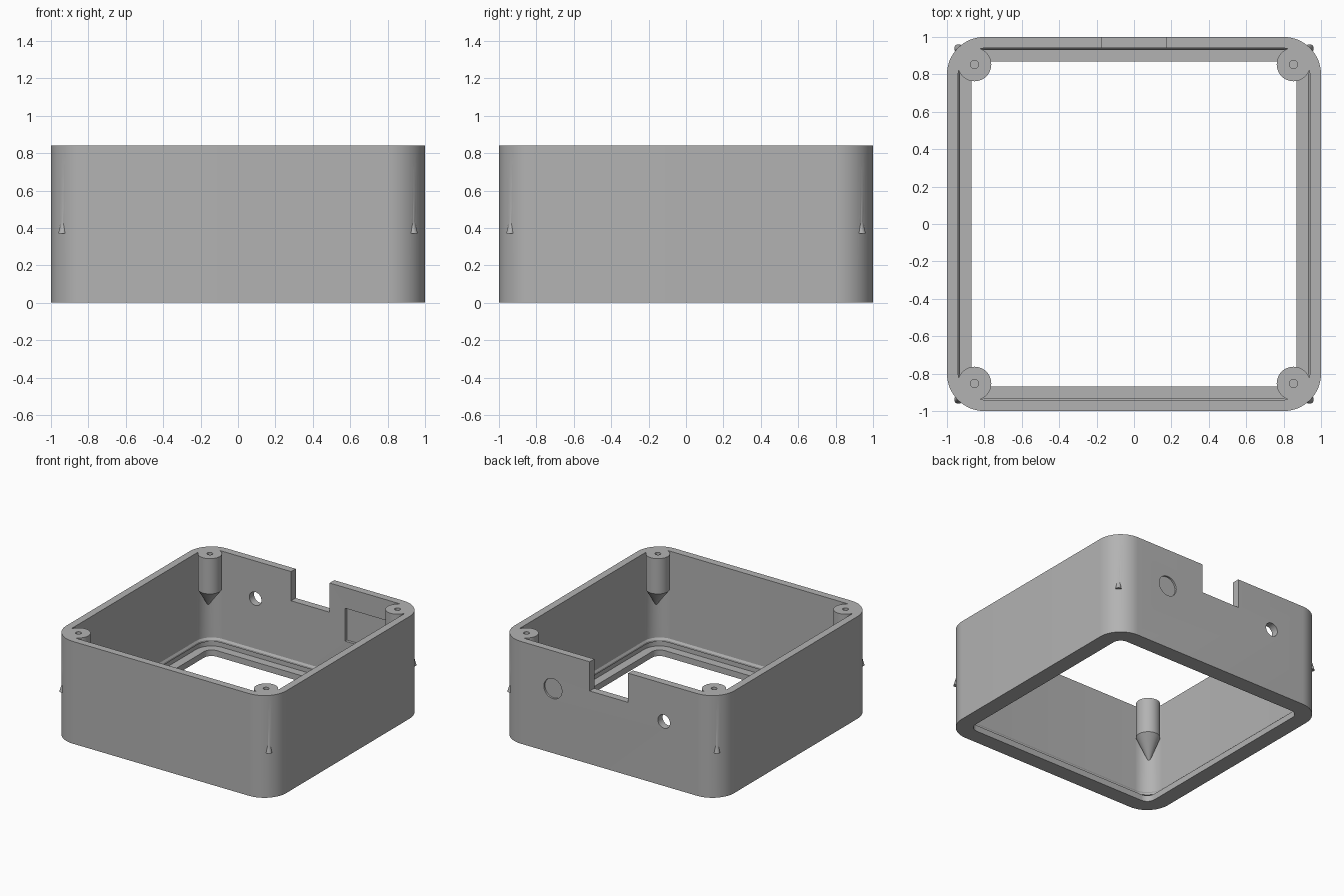
import bpy, bmesh, math
from mathutils import Matrix, Vector

if "Cube" in bpy.data.objects:
    bpy.data.objects.remove(bpy.data.objects["Cube"], do_unlink=True)

HEIGHT = 0.84
RADIUS = 0.2
POST = 0.853
SEGMENTS = 48

grey = bpy.data.materials.new("plain grey")
grey.use_nodes = True
grey.diffuse_color = (0.45, 0.45, 0.45, 1)
grey.node_tree.nodes["Principled BSDF"].inputs["Base Color"].default_value = (0.45, 0.45, 0.45, 1)


def make_object(name, bm):
    bmesh.ops.recalc_face_normals(bm, faces=bm.faces)
    mesh = bpy.data.meshes.new(name)
    bm.to_mesh(mesh)
    bm.free()
    obj = bpy.data.objects.new(name, mesh)
    bpy.context.scene.collection.objects.link(obj)
    mesh.materials.append(grey)
    return obj


def loft(name, rings, closed=False):
    """Skin a list of point rings, capped unless the rings close on themselves."""
    bm = bmesh.new()
    loops = [[bm.verts.new(p) for p in ring] for ring in rings]
    pairs = list(zip(loops, loops[1:]))
    if closed:
        pairs.append((loops[-1], loops[0]))
    else:
        bm.faces.new(loops[0])
        bm.faces.new(loops[-1])
    for a, b in pairs:
        n = len(a)
        for i in range(n):
            j = (i + 1) % n
            bm.faces.new((a[i], a[j], b[j], b[i]))
    return make_object(name, bm)


def circle(x, y, z, r):
    steps = [2 * math.pi * i / SEGMENTS for i in range(SEGMENTS)]
    return [(x + r * math.cos(t), y + r * math.sin(t), z) for t in steps]


def rounded_square(inset, z, steps=16):
    r = RADIUS - inset
    c = 1 - RADIUS
    points = []
    for k, (sx, sy) in enumerate([(1, 1), (-1, 1), (-1, -1), (1, -1)]):
        for i in range(steps + 1):
            t = math.pi / 2 * (k + i / steps)
            points.append((sx * c + r * math.cos(t), sy * c + r * math.sin(t), z))
    return points


def box(name, low, high):
    bm = bmesh.new()
    low, high = Vector(low), Vector(high)
    size = Matrix.Diagonal((*(high - low), 1))
    bmesh.ops.create_cube(bm, size=1, matrix=Matrix.Translation((low + high) / 2) @ size)
    return make_object(name, bm)


def cylinder_y(name, x, z, r, y0, y1):
    bm = bmesh.new()
    place = Matrix.Translation((x, (y0 + y1) / 2, z)) @ Matrix.Rotation(math.pi / 2, 4, "X")
    bmesh.ops.create_cone(bm, cap_ends=True, segments=SEGMENTS, radius1=r, radius2=r,
                          depth=y1 - y0, matrix=place)
    return make_object(name, bm)


def apply_boolean(obj, tools, operation):
    for tool in tools:
        mod = obj.modifiers.new(tool.name, "BOOLEAN")
        mod.operation = operation
        mod.solver = "EXACT"
        mod.object = tool
    bpy.context.view_layer.update()
    result = bpy.data.meshes.new_from_object(
        obj.evaluated_get(bpy.context.evaluated_depsgraph_get()))
    obj.modifiers.clear()
    obj.data = result
    for tool in tools:
        bpy.data.objects.remove(tool, do_unlink=True)


# Wall with a floor lip and a thin snap ridge above it: (inset, height)
section = [(0, 0), (0, HEIGHT), (0.06, HEIGHT), (0.06, 0.12), (0.07, 0.105), (0.07, 0.09),
           (0.06, 0.09), (0.06, 0.05), (0.13, 0.05), (0.13, 0)]
housing = loft("housing", [rounded_square(d, z) for d, z in section], closed=True)

# Screw posts tapering into the corners, and locating nubs outside
corners = [(sx, sy) for sx in (-1, 1) for sy in (-1, 1)]
posts, screw_holes, nubs = [], [], []
for sx, sy in corners:
    x, y = sx * POST, sy * POST
    posts.append(loft("screw_post", [circle(x, y, HEIGHT, 0.09), circle(x, y, 0.55, 0.09),
                                     circle(sx * 0.905, sy * 0.905, 0.39, 0.006)]))
    screw_holes.append(loft("screw_hole", [circle(x, y, HEIGHT + 0.05, 0.022),
                                           circle(x, y, 0.6, 0.022)]))
    nubs.append(loft("corner_nub", [circle(sx * 0.939, sy * 0.939, 0.37, 0.022),
                                    circle(sx * 0.93, sy * 0.93, 0.45, 0.012)]))
apply_boolean(housing, posts + nubs, "UNION")

# Back wall openings: notch, cable hole, socket pocket and round knockout
cutters = screw_holes + [
    box("cable_notch", (-0.175, 0.9, 0.6), (0.175, 1.1, 1)),
    cylinder_y("cable_hole", -0.5, 0.53, 0.055, 0.9, 1.1),
    box("socket_pocket", (0.315, 0.9, 0.4), (0.695, 0.963, 0.67)),
    cylinder_y("round_knockout", 0.51, 0.53, 0.082, 0.985, 1.1),
]
apply_boolean(housing, cutters, "DIFFERENCE")

# Smooth rounded surfaces, sharp edges
for obj in bpy.context.selected_objects:
    obj.select_set(False)
housing.select_set(True)
bpy.context.view_layer.objects.active = housing
bpy.ops.object.shade_smooth_by_angle(angle=math.radians(30))
